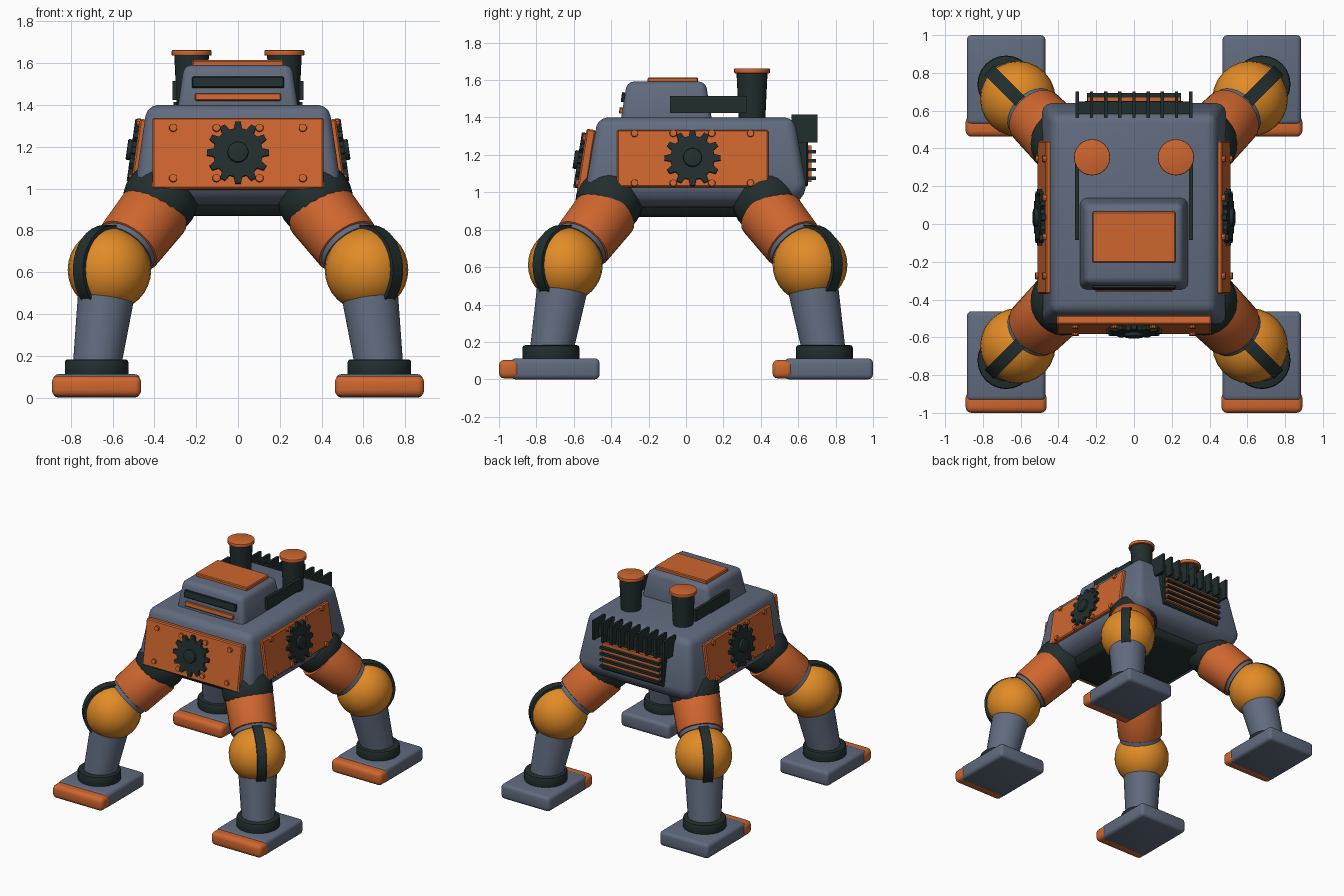
import bpy, bmesh, math
from mathutils import Vector, Matrix

if "Cube" in bpy.data.objects:
    bpy.data.objects.remove(bpy.data.objects["Cube"])


def material(name, rgb):
    m = bpy.data.materials.new(name)
    m.diffuse_color = (*rgb, 1)
    m.use_nodes = True
    m.node_tree.nodes["Principled BSDF"].inputs["Base Color"].default_value = m.diffuse_color
    return m


SLATE = material("slate grey", (0.12, 0.147, 0.21))
ORANGE = material("burnt orange", (0.62, 0.132, 0.028))
AMBER = material("amber", (0.76, 0.26, 0.02))
DARK = material("dark metal", (0.016, 0.027, 0.027))


def finish(bm, name, mat, matrix=None):
    if matrix:
        bm.transform(matrix)
    bmesh.ops.recalc_face_normals(bm, faces=bm.faces)
    me = bpy.data.meshes.new(name)
    bm.to_mesh(me)
    bm.free()
    me.materials.append(mat)
    ob = bpy.data.objects.new(name, me)
    bpy.context.collection.objects.link(ob)
    return ob


def bevel(bm, width, segments=2, edges=None):
    bmesh.ops.bevel(bm, geom=edges or bm.edges[:], offset=width, segments=segments,
                    profile=0.5, affect='EDGES', clamp_overlap=True)


def box(name, mat, lo, hi, bev=0.0, segments=2, matrix=None):
    lo, hi = Vector(lo), Vector(hi)
    bm = bmesh.new()
    bmesh.ops.create_cube(bm, size=1)
    for v in bm.verts:
        v.co = Vector(((lo[i] + hi[i]) / 2 + v.co[i] * (hi[i] - lo[i]) for i in range(3)))
    if bev:
        bevel(bm, bev, segments)
    return finish(bm, name, mat, matrix)


def hull(name, mat, cy, rings, bev, segments=3):
    """Stack of rectangles (z, half x, half y) joined into a rounded solid."""
    bm = bmesh.new()
    loops = [[bm.verts.new((sx * hx, cy + sy * hy, z))
              for sx, sy in ((-1, -1), (1, -1), (1, 1), (-1, 1))] for z, hx, hy in rings]
    for a, b in zip(loops, loops[1:]):
        for i in range(4):
            j = (i + 1) % 4
            bm.faces.new((a[i], a[j], b[j], b[i]))
    bm.faces.new(loops[0][::-1])
    bm.faces.new(loops[-1])
    bevel(bm, bev, segments)
    return finish(bm, name, mat)


def tube(name, mat, p0, p1, r0, r1, sides=24, bev=0.0, matrix=None):
    p0, p1 = Vector(p0), Vector(p1)
    d = p1 - p0
    bm = bmesh.new()
    bmesh.ops.create_cone(bm, cap_ends=True, segments=sides, radius1=r0, radius2=r1, depth=d.length)
    if bev:
        bevel(bm, bev, 2, [e for e in bm.edges if any(len(f.verts) > 4 for f in e.link_faces)])
    bm.transform(Matrix.Translation((p0 + p1) / 2) @ d.to_track_quat('Z', 'Y').to_matrix().to_4x4())
    return finish(bm, name, mat, matrix)


def ball(name, mat, c, r):
    bm = bmesh.new()
    bmesh.ops.create_uvsphere(bm, u_segments=24, v_segments=16, radius=r)
    return finish(bm, name, mat, Matrix.Translation(c))


def strap(name, mat, c, out, r0, r1, half, a0, a1, steps=16):
    """Curved band over a knee, lying in the vertical plane through 'out'."""
    side = Vector((-out.y, out.x, 0))
    bm = bmesh.new()
    rows = []
    for k in range(steps + 1):
        a = math.radians(a0 + (a1 - a0) * k / steps)
        d = out * math.cos(a) + Vector((0, 0, math.sin(a)))
        rows.append([bm.verts.new(c + d * r + side * s)
                     for r, s in ((r0, -half), (r1, -half), (r1, half), (r0, half))])
    for a, b in zip(rows, rows[1:]):
        for i in range(4):
            bm.faces.new((a[i], a[(i + 1) % 4], b[(i + 1) % 4], b[i]))
    bm.faces.new(rows[0])
    bm.faces.new(rows[-1][::-1])
    return finish(bm, name, mat)


def gear(name, mat, r_in, r_out, z0, z1, teeth, matrix):
    bm = bmesh.new()
    pts = []
    for t in range(teeth):
        for off, r in ((-0.32, r_in), (-0.17, r_out), (0.17, r_out), (0.32, r_in)):
            a = math.tau * (t + off) / teeth + math.pi / 2
            pts.append((r * math.cos(a), r * math.sin(a)))
    lo = [bm.verts.new((x, y, z0)) for x, y in pts]
    hi = [bm.verts.new((x, y, z1)) for x, y in pts]
    n = len(pts)
    for i in range(n):
        bm.faces.new((lo[i], lo[(i + 1) % n], hi[(i + 1) % n], hi[i]))
    bm.faces.new(lo[::-1])
    bm.faces.new(hi)
    return finish(bm, name, mat, matrix)


def frame(origin, normal, tilt):
    """Local x = along the wall, y = up the wall, z = outward; tilted upward."""
    n = Vector(normal)
    z = (n * math.cos(tilt) + Vector((0, 0, math.sin(tilt)))).normalized()
    x = Vector((0, 0, 1)).cross(n)
    y = z.cross(x)
    return Matrix.Translation(origin) @ Matrix((x, y, z)).transposed().to_4x4()


# Body, belly and cab
hull("body", SLATE, 0.054, [(0.92, 0.42, 0.51), (1.0, 0.495, 0.595), (1.4, 0.435, 0.525)], 0.05)
hull("belly_plate", DARK, 0.04, [(0.868, 0.34, 0.42), (0.94, 0.38, 0.46)], 0.012, 1)
hull("cab", SLATE, -0.105, [(1.36, 0.292, 0.248), (1.592, 0.258, 0.21)], 0.035)
box("cab_roof_plate", ORANGE, (-0.22, -0.205, 1.57), (0.22, 0.065, 1.615), 0.006, 1)
cab_front = frame((0, -0.338, 1.48), (0, -1, 0), math.radians(9))
box("visor", DARK, (-0.22, 0.002, -0.03), (0.22, 0.055, 0.012), 0.004, 1, cab_front)
box("visor_trim", ORANGE, (-0.205, -0.06, -0.03), (0.205, -0.026, 0.012), 0.004, 1, cab_front)

# Armour panels with bolts and a cog, on the front and both sides
walls = (("front", (0, -0.558, 1.17), (0, -1, 0), 9, 0.41, 0.172),
         ("right", (0.49, 0.035, 1.182), (1, 0, 0), 8, 0.405, 0.154),
         ("left", (-0.49, 0.035, 1.182), (-1, 0, 0), 8, 0.405, 0.154))
for side, origin, normal, tilt, hw, hh in walls:
    m = frame(origin, normal, math.radians(tilt))
    box(side + "_panel", ORANGE, (-hw, -hh, -0.05), (hw, hh, 0), 0.008, 1, m)
    gear(side + "_cog", DARK, 0.118, 0.15, -0.005, 0.022, 12, m)
    tube(side + "_cog_hub", DARK, (0, 0, 0), (0, 0, 0.042), 0.05, 0.05, 16, 0.005, m)
    for i, x in enumerate((-0.31, -0.103, 0.103, 0.31)):
        for j, y in enumerate((-hh + 0.05, hh - 0.05) if side == "front" else (-hh + 0.02, hh - 0.02)):
            tube(f"{side}_bolt_{i}{j}", ORANGE, (x, y, -0.005), (x, y, 0.014), 0.021, 0.018, 10, 0, m)

# Exhaust stacks and side rails on the deck
for s, tag in ((-1, "left"), (1, "right")):
    x, y = 0.222 * s, 0.353
    tube(tag + "_exhaust", DARK, (x, y, 1.37), (x, y, 1.64), 0.07, 0.083)
    tube(tag + "_exhaust_cap", ORANGE, (x, y, 1.636), (x, y, 1.663), 0.096, 0.096, 24, 0.006)
    box(tag + "_rail", DARK, (0.302 * s - 0.011, -0.085, 1.425), (0.302 * s + 0.011, 0.325, 1.515))

# Rear grille and cooling fins
box("grille_frame", DARK, (-0.265, 0.56, 1.03), (0.265, 0.652, 1.29), 0.008, 1)
box("grille_plate", ORANGE, (-0.245, 0.6, 1.055), (0.245, 0.672, 1.25))
for i in range(4):
    z = 1.075 + 0.047 * i
    box(f"grille_slat_{i}", DARK, (-0.25, 0.64, z - 0.009), (0.25, 0.694, z + 0.009))
box("fin_mount", DARK, (-0.3, 0.57, 1.28), (0.3, 0.648, 1.36))
for i in range(9):
    x = -0.3 + 0.075 * i
    box(f"cooling_fin_{i}", DARK, (x - 0.009, 0.565, 1.265), (x + 0.009, 0.702, 1.415))

# Four legs, mirrored in x and y; feet all point forward
SHIFT = 0.009
for sy, row in ((-1, "front"), (1, "back")):
    for sx, col in ((-1, "left"), (1, "right")):
        tag = f"{row}_{col}_"

        def at(x, y, z):
            return Vector((sx * x, sy * y + SHIFT, z))

        hip, knee = at(0.37, 0.42, 0.95), at(0.615, 0.654, 0.612)
        ball(tag + "hip", DARK, hip, 0.18)
        axis = at(0.385, 0.424, 0.907) - knee
        axis.normalize()
        tube(tag + "thigh", ORANGE, knee + axis * 0.168, knee + axis * 0.43, 0.162, 0.172, 24, 0.008)
        tube(tag + "thigh_collar", SLATE, knee + axis * 0.14, knee + axis * 0.2, 0.15, 0.15)
        ball(tag + "knee", AMBER, knee, 0.2)
        strap(tag + "knee_strap", DARK, knee, Vector((sx, sy, 0)).normalized(),
              0.185, 0.214, 0.034, -65, 110)
        tube(tag + "shin", SLATE, at(0.677, 0.731, 0.14), at(0.627, 0.665, 0.52), 0.115, 0.138)
        a = at(0.677, 0.731, 0)
        tube(tag + "ankle", DARK, a + Vector((0, 0, 0.09)), a + Vector((0, 0, 0.183)),
             0.152, 0.152, 24, 0.014)
        box(tag + "foot", SLATE, (a.x - 0.208, a.y - 0.215, 0), (a.x + 0.208, a.y + 0.26, 0.112), 0.025, 3)
        box(tag + "toe", ORANGE, (a.x - 0.214, a.y - 0.278, 0.004), (a.x + 0.214, a.y - 0.168, 0.104), 0.03, 3)

# Smooth the rounded surfaces, keep the edges sharp
bpy.ops.object.select_all(action='SELECT')
bpy.context.view_layer.objects.active = bpy.context.scene.objects["body"]
bpy.ops.object.shade_smooth_by_angle(angle=math.radians(35))
